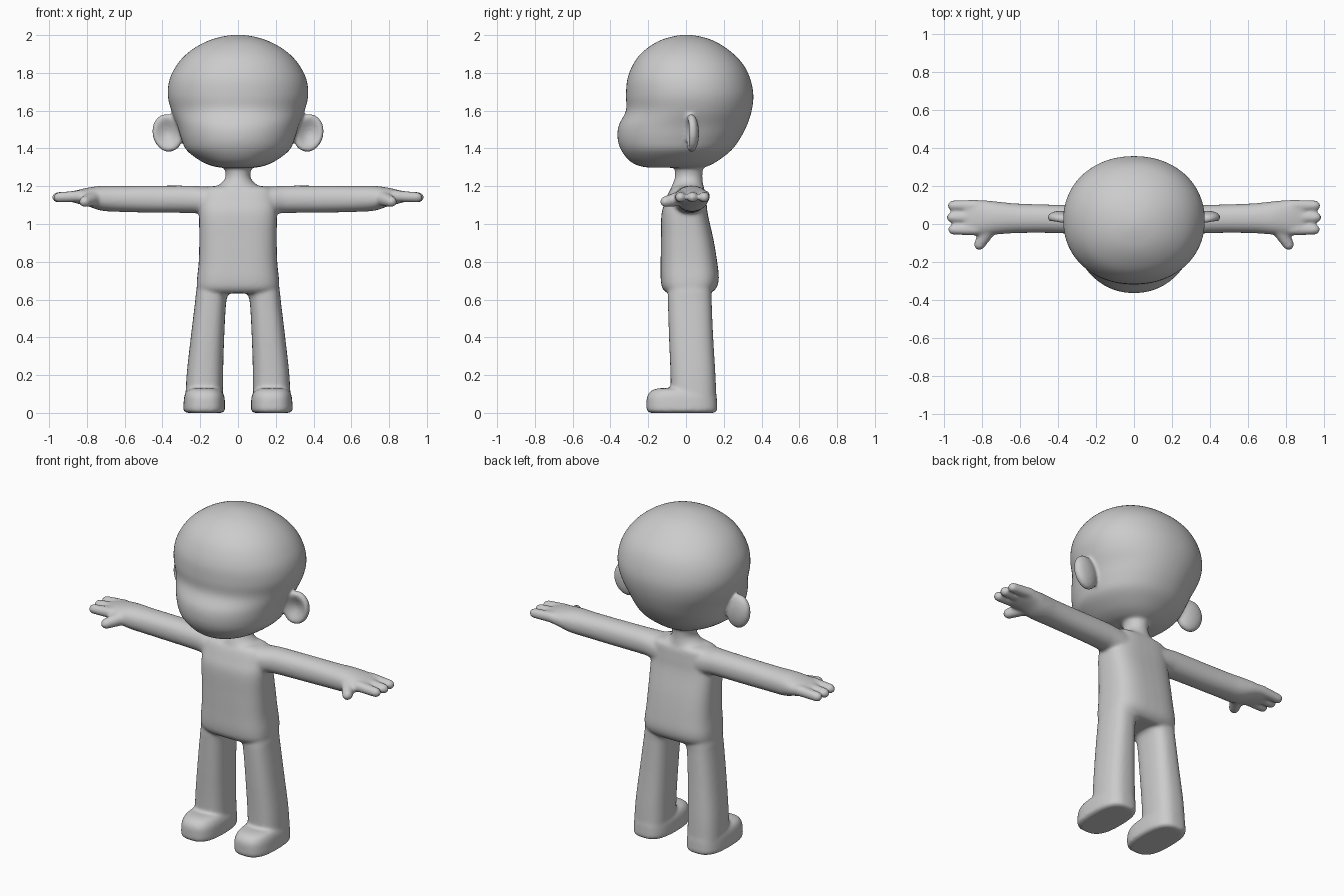
import bpy, bmesh, math
from mathutils import Vector, Matrix

if "Cube" in bpy.data.objects:
    bpy.data.objects.remove(bpy.data.objects["Cube"], do_unlink=True)

grey = bpy.data.materials.new("plain grey")
grey.use_nodes = True
GREY = (0.6, 0.6, 0.6, 1)
grey.diffuse_color = GREY
grey.node_tree.nodes["Principled BSDF"].inputs["Base Color"].default_value = GREY

bm = bmesh.new()


def catmull(a, b, c, d, t):
    return 0.5 * (2 * b + (c - a) * t + (2 * a - 5 * b + 4 * c - d) * t * t
                  + (3 * b - a - 3 * c + d) * t ** 3)


def loft(rows, axis="z", side=1, power=2.0, sides=40, steps=5):
    """Closed tube; each row is (position, u low, u high, v low, v high)."""
    fine = []
    for i in range(len(rows) - 1):
        a, b, c, d = (rows[max(0, min(len(rows) - 1, i + k))] for k in (-1, 0, 1, 2))
        for s in range(steps):
            fine.append([catmull(*q, s / steps) for q in zip(a, b, c, d)])
    fine.append(rows[-1])
    rings = []
    for t, u0, u1, v0, v1 in fine:
        ring = []
        for k in range(sides):
            ang = math.tau * k / sides
            cu, cv = math.cos(ang), math.sin(ang)
            u = (u0 + u1) / 2 + (u1 - u0) / 2 * math.copysign(abs(cu) ** (2 / power), cu)
            v = (v0 + v1) / 2 + (v1 - v0) / 2 * math.copysign(abs(cv) ** (2 / power), cv)
            p = (u, v, t) if axis == "z" else (t, u, v)
            ring.append(bm.verts.new((p[0] * side, p[1], p[2])))
        rings.append(ring)
    for lo, hi in zip(rings, rings[1:]):
        for k in range(sides):
            n = (k + 1) % sides
            bm.faces.new((lo[k], lo[n], hi[n], hi[k]))
    bm.faces.new(rings[0])
    bm.faces.new(rings[-1])


def capsule(start, end, r0, r1, side):
    """Round-ended tapering rod for fingers and thumbs."""
    a, b = (Vector((p[0] * side, p[1], p[2])) for p in (start, end))
    verts = bmesh.ops.create_uvsphere(bm, u_segments=16, v_segments=11, radius=1)["verts"]
    turn = (b - a).to_track_quat("Z", "Y")
    for v in verts:
        tip = v.co.z > 0
        v.co = turn @ (v.co * (r1 if tip else r0)) + (b if tip else a)


def ear(side):
    """Flattened disc with a hollow in its front."""
    verts = bmesh.ops.create_uvsphere(bm, u_segments=32, v_segments=24, radius=1,
                                      matrix=Matrix.Rotation(math.pi / 2, 4, "X"))["verts"]
    tilt = Matrix.Rotation(side * 0.2, 3, "Y") @ Matrix.Rotation(side * 0.12, 3, "Z")
    for v in verts:
        if v.co.y < 0:
            v.co.y *= 1.7 * (v.co.x ** 2 + v.co.z ** 2) - 0.1
        v.co = tilt @ Vector((v.co.x * 0.082, v.co.y * 0.038, v.co.z * 0.102))
        v.co += Vector((side * 0.372, 0.03, 1.482))


# Head: (height, half width, front, back)
head = [(1.298, 0.09, -0.19, 0.09), (1.308, 0.14, -0.25, 0.12), (1.335, 0.2, -0.3, 0.17),
        (1.39, 0.272, -0.343, 0.24), (1.45, 0.3, -0.362, 0.285), (1.52, 0.322, -0.357, 0.322),
        (1.6, 0.353, -0.318, 0.348), (1.68, 0.372, -0.318, 0.357), (1.76, 0.364, -0.312, 0.343),
        (1.83, 0.332, -0.288, 0.313), (1.89, 0.284, -0.25, 0.263), (1.94, 0.218, -0.193, 0.2),
        (1.975, 0.145, -0.13, 0.135), (1.995, 0.07, -0.06, 0.065), (2.002, 0.01, -0.01, 0.01)]
loft([(z, -w, w, f, b) for z, w, f, b in head], power=2.1, sides=64)

# Neck and torso: (height, half width, front, back)
neck = [(1.36, 0.08, -0.07, 0.1), (1.3, 0.072, -0.06, 0.09), (1.25, 0.066, -0.058, 0.087),
        (1.215, 0.09, -0.07, 0.09), (1.18, 0.14, -0.08, 0.095), (1.1, 0.15, -0.08, 0.09)]
loft([(z, -w, w, f, b) for z, w, f, b in neck])
torso = [(1.2, 0.14, -0.06, 0.08), (1.18, 0.185, -0.085, 0.1), (1.12, 0.2, -0.11, 0.108),
         (1.05, 0.206, -0.13, 0.116), (0.92, 0.205, -0.133, 0.145), (0.8, 0.208, -0.134, 0.165),
         (0.71, 0.217, -0.134, 0.174), (0.66, 0.217, -0.125, 0.16), (0.633, 0.2, -0.1, 0.13)]
loft([(z, -w, w, f, b) for z, w, f, b in torso], power=3)

for side in (1, -1):
    ear(side)
    # Leg
    loft([(0.74, 0.03, 0.205, -0.09, 0.13), (0.64, 0.045, 0.222, -0.096, 0.136),
          (0.59, 0.062, 0.227, -0.096, 0.136), (0.4, 0.073, 0.25, -0.09, 0.144),
          (0.2, 0.079, 0.272, -0.082, 0.156), (0.03, 0.08, 0.28, -0.08, 0.163)],
         side=side, power=2.6)
    # Foot
    loft([(0, 0.086, 0.27, -0.19, 0.15), (0.012, 0.07, 0.288, -0.207, 0.165),
          (0.05, 0.069, 0.288, -0.209, 0.165), (0.09, 0.073, 0.284, -0.205, 0.162),
          (0.12, 0.09, 0.27, -0.18, 0.15), (0.131, 0.12, 0.24, -0.14, 0.12)],
         side=side, power=2.8)
    # Arm and palm
    loft([(0.1, -0.09, 0.1, 1.02, 1.195), (0.2, -0.068, 0.1, 1.052, 1.2),
          (0.26, -0.055, 0.1, 1.058, 1.203), (0.45, -0.047, 0.102, 1.06, 1.203),
          (0.62, -0.048, 0.108, 1.064, 1.202), (0.72, -0.055, 0.118, 1.07, 1.202),
          (0.79, -0.06, 0.125, 1.092, 1.193), (0.85, -0.06, 0.125, 1.108, 1.18),
          (0.89, -0.045, 0.11, 1.12, 1.168)], axis="x", side=side, power=2.2)
    # Fingers and thumb
    for y, tip in ((0.097, 0.952), (0.035, 0.957), (-0.029, 0.95)):
        capsule((0.83, y, 1.148), (tip, y, 1.141), 0.032, 0.028, side)
    capsule((0.765, -0.03, 1.135), (0.812, -0.108, 1.118), 0.042, 0.03, side)

# Fuse everything into one soft skin
bmesh.ops.recalc_face_normals(bm, faces=bm.faces)
mesh = bpy.data.meshes.new("body")
bm.to_mesh(mesh)
bm.free()
mesh.materials.append(grey)
body = bpy.data.objects.new("body", mesh)
bpy.context.collection.objects.link(body)
fuse = body.modifiers.new("fuse", "REMESH")
fuse.mode = "VOXEL"
fuse.voxel_size = 0.008
fuse.use_smooth_shade = True
soften = body.modifiers.new("soften", "SMOOTH")
soften.factor = 0.5
soften.iterations = 14
